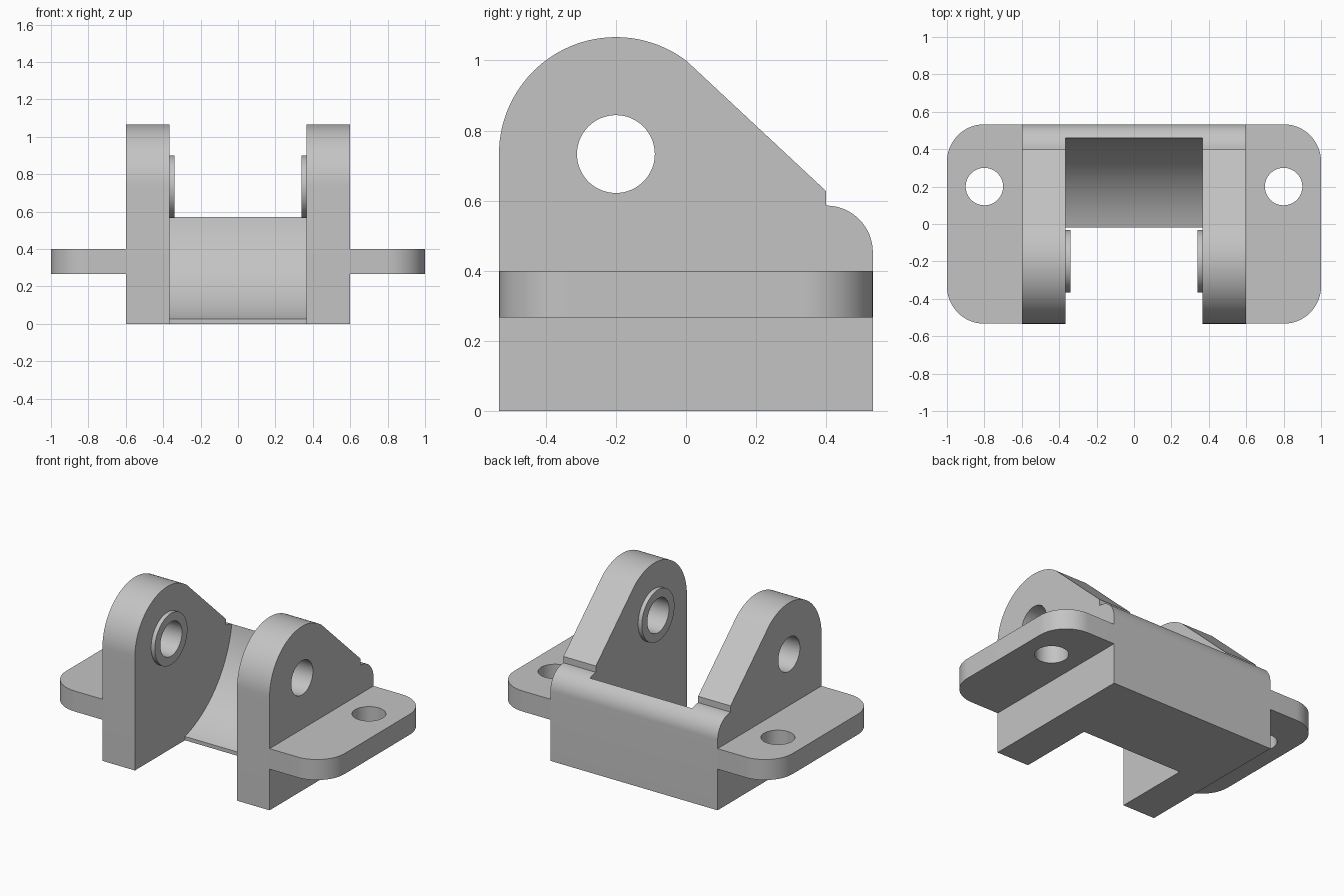
import bpy, bmesh
from math import cos, sin, asin, degrees, radians
from mathutils import Vector

cube = bpy.data.objects.get("Cube")
if cube:
    bpy.data.objects.remove(cube, do_unlink=True)

grey = bpy.data.materials.new("plain_grey")
grey.use_nodes = True
colour = (0.55, 0.55, 0.55, 1)
grey.diffuse_color = colour
grey.node_tree.nodes["Principled BSDF"].inputs["Base Color"].default_value = colour


def arc(cu, cv, r, start, end, steps=24):
    """Points along an arc, angles in degrees."""
    angles = [radians(start + (end - start) * i / steps) for i in range(steps + 1)]
    return [(cu + r * cos(a), cv + r * sin(a)) for a in angles]


def circle(cu, cv, r):
    return arc(cu, cv, r, 0, 360, 64)[:-1]


def prism(name, points, axis, low, high):
    """Extrude a flat profile along x (points are y, z) or z (points are x, y)."""
    place = (lambda u, v, w: Vector((w, u, v))) if axis == "x" else (lambda u, v, w: Vector((u, v, w)))
    bm = bmesh.new()
    face = bm.faces.new([bm.verts.new(place(u, v, low)) for u, v in points])
    extruded = bmesh.ops.extrude_face_region(bm, geom=[face])
    moved = [g for g in extruded["geom"] if isinstance(g, bmesh.types.BMVert)]
    bmesh.ops.translate(bm, verts=moved, vec=place(0, 0, high - low))
    bmesh.ops.recalc_face_normals(bm, faces=bm.faces)
    mesh = bpy.data.meshes.new(name)
    bm.to_mesh(mesh)
    bm.free()
    mesh.materials.append(grey)
    obj = bpy.data.objects.new(name, mesh)
    bpy.context.collection.objects.link(obj)
    return obj


def activate(obj):
    bpy.ops.object.select_all(action="DESELECT")
    obj.select_set(True)
    bpy.context.view_layer.objects.active = obj


def cut(obj, cutter):
    """Subtract a cutter, then throw the cutter away."""
    cutter.hide_render = True
    activate(obj)
    mod = obj.modifiers.new("cut", "BOOLEAN")
    mod.operation = "DIFFERENCE"
    mod.solver = "EXACT"
    mod.object = cutter
    bpy.ops.object.modifier_apply(modifier=mod.name)
    bpy.data.objects.remove(cutter, do_unlink=True)


def finish(obj):
    activate(obj)
    bpy.ops.object.shade_smooth_by_angle(angle=radians(25))


# Main dimensions
D = 0.533                      # half depth
WIDE, INNER = 0.6, 0.367       # outer and inner faces of the two lugs
PY, PZ = -0.2, 0.733           # pivot axis
PIN = 0.111                    # pivot hole radius

# Clevis body: rounded lug, sloped back, small step, rounded rear edge
profile = [(-D, 0), (D, 0)]
profile += arc(0.4, 0.453, 0.133, 0, 90, 16)
profile += [(0.4, 0.627)]
profile += arc(PY, PZ, 0.3335, 53, 180, 40)
body = prism("clevis_body", profile, "x", -WIDE, WIDE)

# Curved channel between the lugs, open at the front
SR, FRONT = 0.667, -0.02
start = degrees(asin((FRONT - PY) / SR)) - 90
channel = [(-1, -0.2), (FRONT, -0.2)]
channel += arc(PY, SR, SR, start, 0, 40)
channel += [(PY + SR, 1.5), (-1, 1.5)]
cut(body, prism("channel_cutter", channel, "x", -INNER, INNER))

# Pivot hole through both lugs
cut(body, prism("pivot_cutter", circle(PY, PZ, PIN), "x", -1, 1))
finish(body)

# Raised bosses and mounting flanges on each side
for side, s in (("left", 1), ("right", -1)):
    boss = prism(side + "_boss", circle(PY, PZ, 0.167), "x", *sorted((s * 0.34, s * INNER)))
    cut(boss, prism("boss_cutter", circle(PY, PZ, PIN), "x", -1, 1))
    finish(boss)

    outline = [(WIDE, -D)] + arc(0.8, -D + 0.2, 0.2, -90, 0) + arc(0.8, D - 0.2, 0.2, 0, 90) + [(WIDE, D)]
    flange = prism(side + "_flange", [(s * x, y) for x, y in outline], "z", 0.267, 0.4)
    cut(flange, prism("bolt_cutter", circle(s * 0.8, 0.2, 0.1), "z", 0, 1))
    finish(flange)
